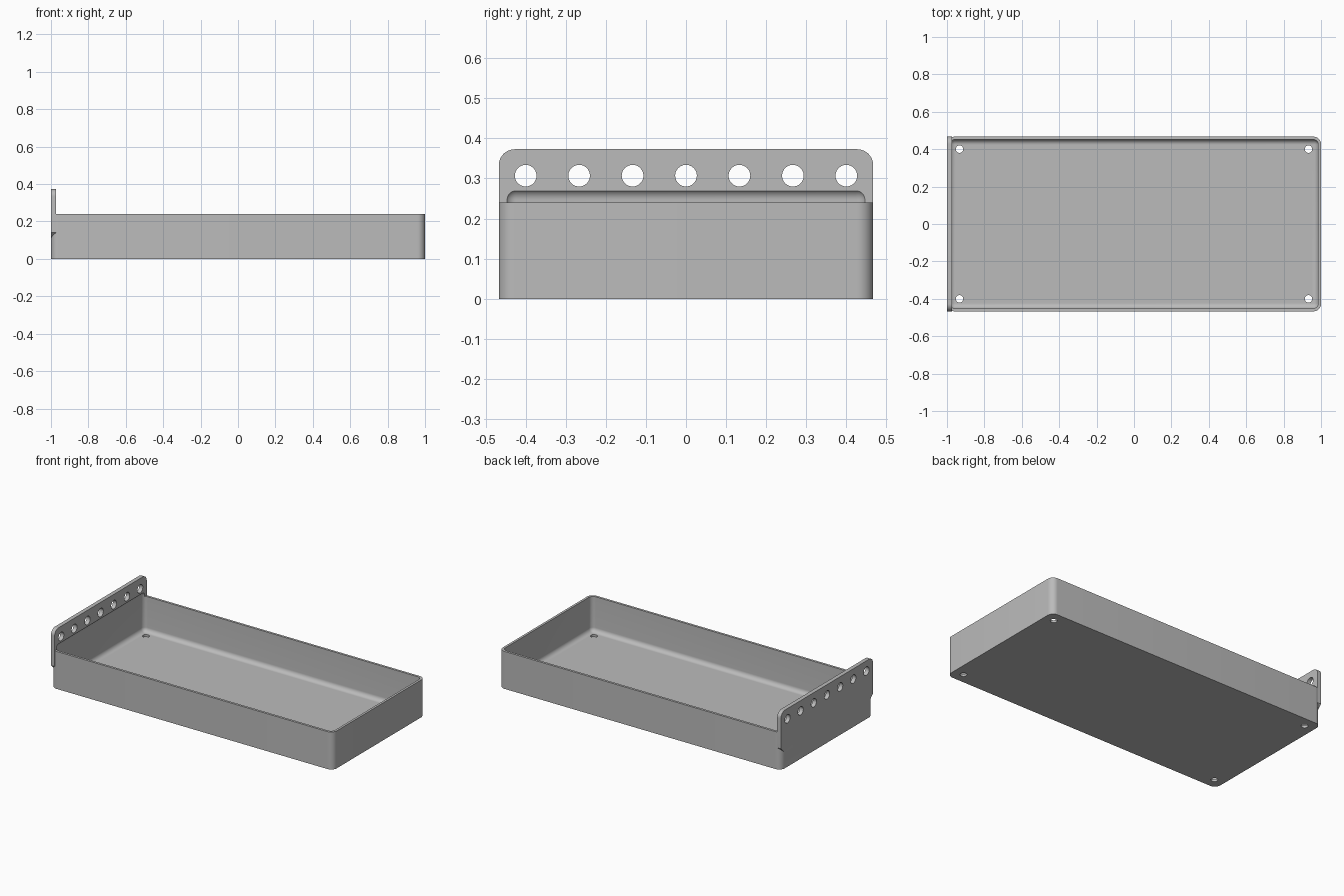
import bpy, bmesh, math
from mathutils import Matrix

default = bpy.data.objects.get("Cube")
if default:
    bpy.data.objects.remove(default, do_unlink=True)

HALF_X, HALF_Y = 1.0, 0.467
RIM, TAB_TOP, TAB_THICK = 0.24, 0.373, 0.026
WALL, CORNER, FILLET = 0.015, 0.04, 0.028
HOLE_PITCH = 0.1333

grey = bpy.data.materials.new("plain grey")
grey.use_nodes = True
colour = (0.5, 0.5, 0.5, 1)
grey.diffuse_color = colour
grey.node_tree.nodes["Principled BSDF"].inputs["Base Color"].default_value = colour


def to_object(name, bm):
    bmesh.ops.recalc_face_normals(bm, faces=bm.faces[:])
    mesh = bpy.data.meshes.new(name)
    bm.to_mesh(mesh)
    bm.free()
    mesh.materials.append(grey)
    obj = bpy.data.objects.new(name, mesh)
    bpy.context.collection.objects.link(obj)
    return obj


def rounded_box(name, low, high, radius, pick):
    """Box between two corners, with the edges chosen by pick rounded."""
    bm = bmesh.new()
    bmesh.ops.create_cube(bm, size=1)
    for v in bm.verts:
        v.co = [high[i] if v.co[i] > 0 else low[i] for i in range(3)]
    edges = [e for e in bm.edges if pick(e)]
    bmesh.ops.bevel(bm, geom=edges, offset=radius, segments=10,
                    profile=0.5, affect='EDGES')
    return to_object(name, bm)


def drills(name, points, radius, depth, turn=Matrix()):
    bm = bmesh.new()
    for p in points:
        bmesh.ops.create_cone(bm, cap_ends=True, segments=40, radius1=radius,
                              radius2=radius, depth=depth,
                              matrix=Matrix.Translation(p) @ turn)
    return to_object(name, bm)


def is_vertical(e):
    a, b = (v.co for v in e.verts)
    return abs(a.z - b.z) > 0.01


# Outer block of the tray, with rounded upright corners
tray = rounded_box("tray", (-HALF_X, -HALF_Y, 0), (HALF_X, HALF_Y, RIM),
                   CORNER, is_vertical)

# Hanging tab: rounded top corners, sloped lower corners that run into the tray
outline = []
for i in range(11):
    a = math.pi / 2 * i / 10
    outline.append((HALF_Y - CORNER + CORNER * math.cos(a),
                    TAB_TOP - CORNER + CORNER * math.sin(a)))
half = [(HALF_Y - CORNER, 0.1), (HALF_Y, 0.1 + CORNER)] + outline
outline = half + [(-y, z) for y, z in reversed(half)]
bm = bmesh.new()
face = bm.faces.new([bm.verts.new((-HALF_X, y, z)) for y, z in outline])
side = bmesh.ops.extrude_face_region(bm, geom=[face])["geom"]
bmesh.ops.translate(bm, vec=(TAB_THICK, 0, 0),
                    verts=[g for g in side if isinstance(g, bmesh.types.BMVert)])
tab = to_object("hanging_tab", bm)

# Hollow, rounded on every edge, which also undercuts the tab a little
hollow = rounded_box("hollow", (WALL - HALF_X, WALL - HALF_Y, WALL),
                     (HALF_X - WALL, HALF_Y - WALL, 0.275), FILLET,
                     lambda e: True)

# Row of holes in the tab and four holes in the floor
tab_holes = drills("tab_holes",
                   [(-HALF_X, i * HOLE_PITCH, 0.307) for i in range(-3, 4)],
                   0.027, 0.2, Matrix.Rotation(math.pi / 2, 4, 'Y'))
floor_holes = drills("floor_holes",
                     [(sx * 0.933, sy * 0.4, 0) for sx in (-1, 1) for sy in (-1, 1)],
                     0.02, 0.1)

# Combine into one solid
tools = [(tab, 'UNION'), (hollow, 'DIFFERENCE'),
         (tab_holes, 'DIFFERENCE'), (floor_holes, 'DIFFERENCE')]
for tool, operation in tools:
    mod = tray.modifiers.new(tool.name, 'BOOLEAN')
    mod.object, mod.operation, mod.solver = tool, operation, 'EXACT'
bpy.context.view_layer.update()
solid = bpy.data.meshes.new_from_object(
    tray.evaluated_get(bpy.context.evaluated_depsgraph_get()))
tray.modifiers.clear()
tray.data = solid
for tool, _ in tools:
    bpy.data.objects.remove(tool, do_unlink=True)

bpy.ops.object.select_all(action='DESELECT')
tray.select_set(True)
bpy.context.view_layer.objects.active = tray
bpy.ops.object.shade_smooth_by_angle(angle=math.radians(30))
